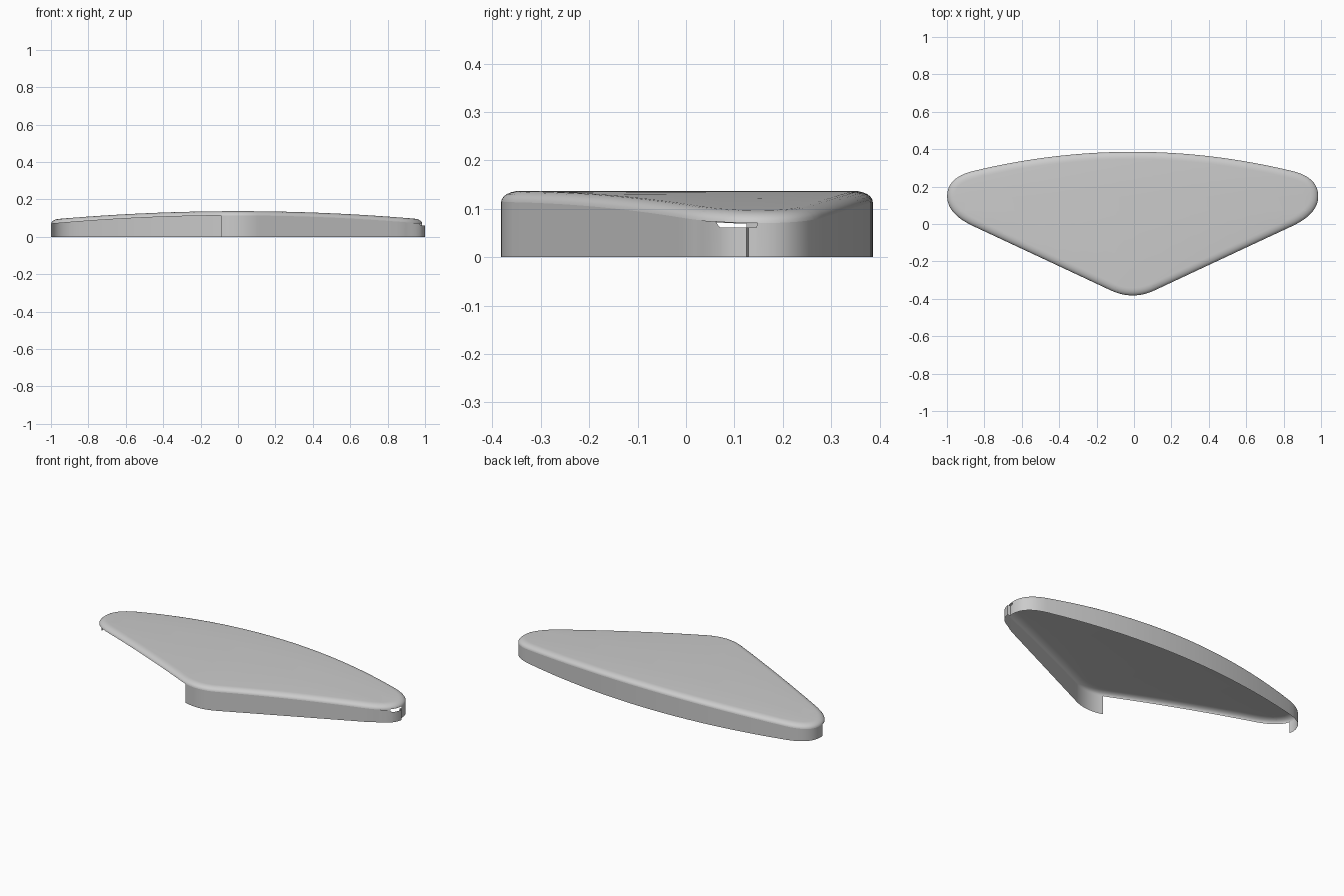
import bpy, bmesh, math
from mathutils import Vector

cube = bpy.data.objects.get("Cube")
if cube:
    bpy.data.objects.remove(cube, do_unlink=True)

grey = bpy.data.materials.new("plain grey")
grey.use_nodes = True
colour = (0.6, 0.6, 0.6, 1)
grey.diffuse_color = colour
grey.node_tree.nodes["Principled BSDF"].inputs["Base Color"].default_value = colour

FILLET_WIDTH, FILLET_DROP = 0.04, 0.023
GAP_START, JOINT, GAP_END = 0.07, 0.125, 0.145   # y positions at the +x end
OPEN_X = -0.09                                   # front wall is missing beyond this


def bezier(a, c, b, n):
    a, c, b = Vector(a), Vector(c), Vector(b)
    return [a * (1 - t) ** 2 + c * 2 * t * (1 - t) + b * t * t
            for t in (i / n for i in range(n))]


def top_height(x):
    return 0.137 - 0.045 * x * x


def half_outline():
    """Right half, from the front tip round to the middle of the back."""
    nose = bezier((-0.12, -0.352), (0, -0.408), (0.12, -0.352), 16)[8:]
    side = bezier((0.12, -0.352), (0.49, -0.18), (0.86, -0.009), 10)
    low = bezier((0.86, -0.009), (1, 0.056), (1, 0.15), 12)
    high = bezier((1, 0.15), (1, 0.252), (0.86, 0.285), 12)
    back = bezier((0.86, 0.285), (0.43, 0.388), (0, 0.388), 16)
    return nose + side + low + high + back + [Vector((0, 0.388))]


def finish(name, bm):
    mesh = bpy.data.meshes.new(name)
    bm.to_mesh(mesh)
    bm.free()
    mesh.materials.append(grey)
    obj = bpy.data.objects.new(name, mesh)
    bpy.context.collection.objects.link(obj)
    bpy.ops.object.select_all(action='DESELECT')
    obj.select_set(True)
    bpy.context.view_layer.objects.active = obj
    bpy.ops.object.shade_smooth_by_angle(angle=math.radians(35))
    return obj


# Full outline, counter-clockwise
half = half_outline()
outline = half + [Vector((-p.x, p.y)) for p in reversed(half[1:-1])]
outline = [Vector((p.x * 0.992 - 0.007, p.y - 0.002)) for p in outline]
count = len(outline)
normals = []
for i in range(count):
    d = (outline[(i + 1) % count] - outline[i - 1]).normalized()
    normals.append(Vector((-d.y, d.x)))

# Roof: rounded rim rings and a flat cap, cut into strips and then arched
roof = bmesh.new()
rings = []
STEPS = 6
for s in range(STEPS + 1):
    t = math.pi / 2 * s / STEPS
    inset = FILLET_WIDTH * (1 - math.cos(t))
    drop = FILLET_DROP * (1 - math.sin(t))
    rings.append([roof.verts.new((*(p + n * inset), -drop))
                  for p, n in zip(outline, normals)])
for lower, upper in zip(rings, rings[1:]):
    for i in range(count):
        j = (i + 1) % count
        roof.faces.new((lower[i], lower[j], upper[j], upper[i]))
roof.faces.new(rings[-1])


def cut(co, no):
    geom = roof.verts[:] + roof.edges[:] + roof.faces[:]
    bmesh.ops.bisect_plane(roof, geom=geom, dist=1e-5, plane_co=co, plane_no=no)


for x in [k / 10 for k in range(-9, 10)] + [OPEN_X]:
    cut((x, 0, 0), (1, 0, 0))
for y in (GAP_START, JOINT, JOINT + 0.004, GAP_END):
    cut((0, y, 0), (0, 1, 0))
for v in roof.verts:
    v.co.z += top_height(v.co.x)

# Side wall: hangs from the rim, left open along the front of the -x half
wall = bmesh.new()
pairs = {}


def wall_pair(v):
    if v not in pairs:
        x, y, z = v.co
        if x > 0.9:
            if 0.03 < y < JOINT + 0.002:     # end of the front wall flares out
                x += (y - 0.03) / (JOINT - 0.03) * (1.0 - x)
            if GAP_START - 0.002 < y < GAP_END + 0.002:   # small gap below rim
                z = 0.061
        pairs[v] = (wall.verts.new((x, y, z)), wall.verts.new((x, y, 0)))
    return pairs[v]


for edge in [e for e in roof.edges if e.is_boundary]:
    mid = (edge.verts[0].co + edge.verts[1].co) / 2
    if mid.x < OPEN_X and mid.y < JOINT:
        continue
    loop = edge.link_loops[0]
    a, b = wall_pair(loop.vert), wall_pair(loop.link_loop_next.vert)
    wall.faces.new((a[0], a[1], b[1], b[0]))

finish("side_wall", wall)
finish("arched_roof", roof)
